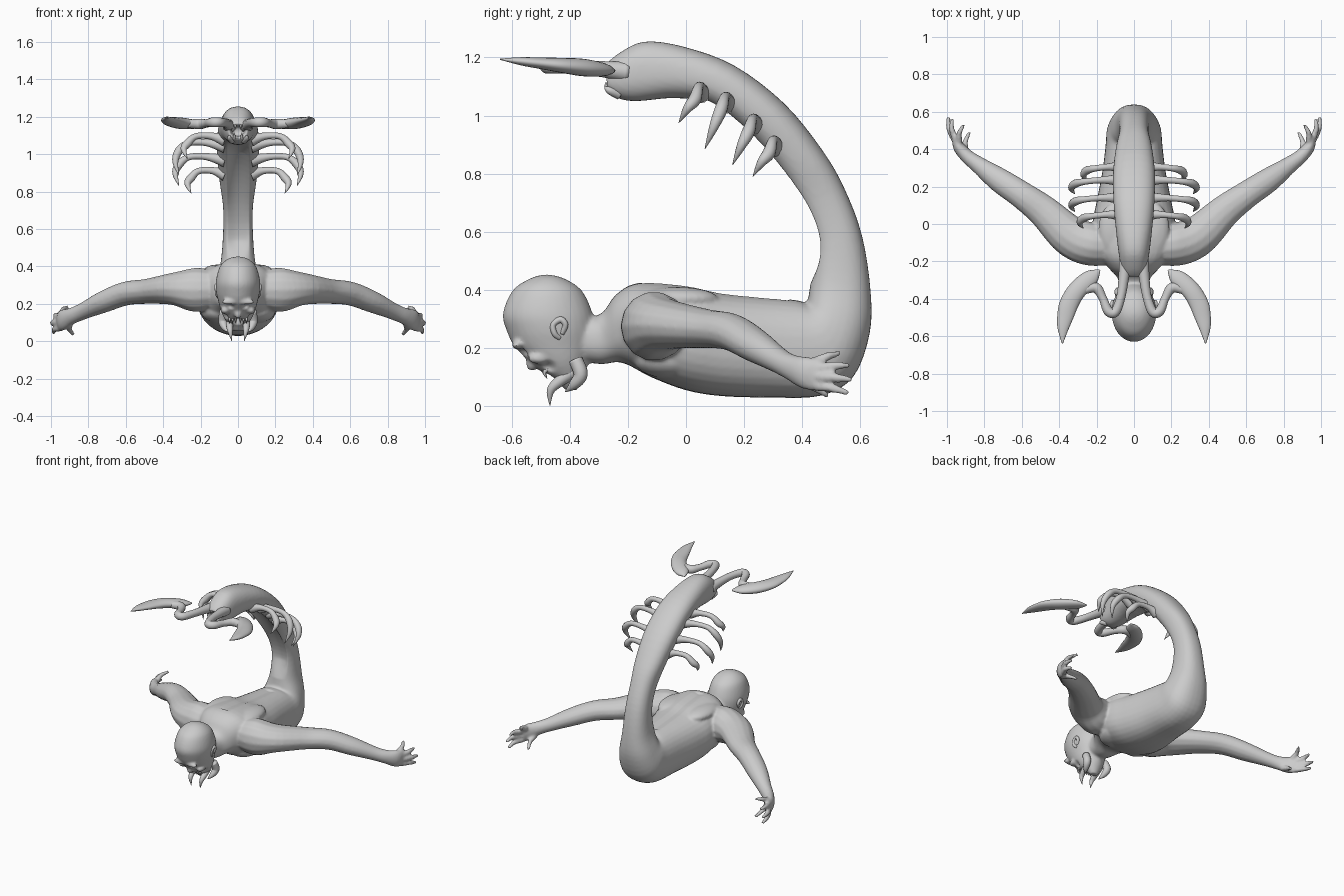
import bpy
import bmesh
from math import cos, sin, pi, copysign
from mathutils import Vector

if "Cube" in bpy.data.objects:
    bpy.data.objects.remove(bpy.data.objects["Cube"])

clay = bpy.data.materials.new("clay grey")
clay.use_nodes = True
clay.diffuse_color = (0.6, 0.6, 0.6, 1)
clay.node_tree.nodes["Principled BSDF"].inputs["Base Color"].default_value = clay.diffuse_color


def spline(rows, steps):
    """Smooth interpolation through rows of numbers."""
    rows = [tuple(map(float, row)) for row in rows]
    padded = [rows[0]] + rows + [rows[-1]]
    out = []
    for i in range(len(rows) - 1):
        group = list(zip(*padded[i:i + 4]))
        for k in range(steps):
            t = k / steps
            out.append([b + t * (c - a + t * (2 * a - 5 * b + 4 * c - d
                        + t * (3 * (b - c) + d - a))) / 2 for a, b, c, d in group])
    return out + [list(rows[-1])]


def finish(name, bm, mirror):
    bmesh.ops.recalc_face_normals(bm, faces=bm.faces)
    mesh = bpy.data.meshes.new(name)
    bm.to_mesh(mesh)
    bm.free()
    mesh.materials.append(clay)
    mesh.shade_smooth()
    obj = bpy.data.objects.new(name, mesh)
    bpy.context.collection.objects.link(obj)
    if mirror:
        obj.modifiers.new("Mirror", 'MIRROR').use_mirror_merge = False
    return obj


def skin(name, rings, mirror, sides=20, power=1.0):
    """Skin over rings given as centre and two half axes; low power is boxier."""
    def bend(value):
        return copysign(abs(value) ** power, value)

    bm = bmesh.new()
    loops = []
    for centre, u, v in rings:
        angles = [2 * pi * k / sides for k in range(sides)]
        loops.append([bm.verts.new(centre + u * bend(cos(a)) + v * bend(sin(a)))
                      for a in angles])
    for lower, upper in zip(loops, loops[1:]):
        for k in range(sides):
            n = (k + 1) % sides
            bm.faces.new((lower[k], lower[n], upper[n], upper[k]))
    bm.faces.new(loops[0])
    bm.faces.new(loops[-1])
    return finish(name, bm, mirror)


def profile(name, rows, power):
    """Centred body from rows of outer y, z, inner y, z and half width."""
    rings = []
    for oy, oz, iy, iz, w in spline(rows, 4):
        outer, inner = Vector((0, oy, oz)), Vector((0, iy, iz))
        rings.append(((outer + inner) / 2, (outer - inner) / 2, Vector((w, 0, 0))))
    return skin(name, rings, False, 32, power)


def tube(name, rows, ref, sides=14):
    """Mirrored tapered limb from rows of x, y, z, and radius across and along ref."""
    rows = spline([r if len(r) == 5 else (*r, r[3]) for r in rows], 5)
    pts = [Vector(r[:3]) for r in rows]
    rings = []
    for i, row in enumerate(rows):
        tangent = pts[min(i + 1, len(pts) - 1)] - pts[max(i - 1, 0)]
        u = tangent.cross(Vector(ref)).normalized()
        v = u.cross(tangent).normalized()
        rings.append((pts[i], u * max(row[3], 0.001), v * max(row[4], 0.001)))
    return skin(name, rings, True, sides)


def blob(name, centre, size, mirror=True):
    bm = bmesh.new()
    bmesh.ops.create_uvsphere(bm, u_segments=24, v_segments=14, radius=1)
    for v in bm.verts:
        v.co = Vector(centre) + v.co * Vector(size)
    return finish(name, bm, mirror)


X, Y, Z = (1, 0, 0), (0, 1, 0), (0, 0, 1)

# Torso that bends up into the tail, ending in an open mouth
parts = [profile("torso_and_tail", [
    (-.42, .17, -.36, .30, .07), (-.30, .145, -.29, .32, .085),
    (-.22, .15, -.24, .385, .14), (-.12, .10, -.16, .425, .20),
    (0, .055, 0, .415, .22), (.12, .035, .12, .39, .2),
    (.28, .03, .27, .375, .17), (.46, .035, .38, .365, .152),
    (.575, .10, .415, .355, .145), (.632, .25, .42, .37, .122),
    (.635, .40, .43, .44, .093), (.605, .59, .44, .565, .08),
    (.545, .75, .395, .69, .08), (.47, .88, .31, .825, .098),
    (.34, 1.04, .205, .945, .112), (.17, 1.17, .08, 1.04, .11),
    (0, 1.235, -.04, 1.06, .098), (-.14, 1.255, -.16, 1.05, .083),
    (-.23, 1.215, -.22, 1.055, .07), (-.28, 1.17, -.27, 1.08, .052),
    (-.27, 1.155, -.26, 1.095, .04), (-.2, 1.145, -.2, 1.10, .03)], .85)]

# Bald head, tilted face down
parts.append(profile("head", [
    (-.49, .453, -.47, .453, .01), (-.535, .44, -.42, .44, .055),
    (-.595, .40, -.36, .40, .097), (-.63, .32, -.325, .33, .118),
    (-.617, .26, -.315, .27, .117), (-.59, .205, -.32, .21, .104),
    (-.54, .155, -.335, .16, .09), (-.50, .12, -.345, .12, .072),
    (-.45, .09, -.36, .085, .05), (-.415, .055, -.375, .055, .025)], 1))
parts.append(blob("nose", (0, -.53, .15), (.02, .022, .03), False))
parts.append(blob("brow", (.045, -.582, .21), (.045, .018, .014)))
parts.append(blob("cheekbone", (.068, -.505, .165), (.025, .04, .02)))

# Outstretched arms
parts.append(tube("arms", [
    (.08, -.12, .28, .09, .09), (.22, -.11, .275, .115, .12),
    (.34, -.065, .28, .11, .088), (.48, .065, .267, .088, .068),
    (.60, .155, .255, .074, .064), (.72, .235, .21, .066, .058),
    (.83, .315, .16, .046, .045), (.89, .36, .135, .038, .045),
    (.935, .41, .115, .032, .056), (.955, .455, .105, .018, .055)], Z))
fingers = [((.935, .44, .15), (.91, .53, .183)), ((.955, .455, .13), (.97, .565, .14)),
           ((.965, .46, .1), (.993, .573, .09)), ((.955, .45, .07), (.985, .56, .045)),
           ((.9, .385, .09), (.88, .49, .035))]
for base, tip in fingers:
    a, b = Vector(base), Vector(tip)
    middle = (a + b) / 2 + Vector((.012, 0, .004))
    parts.append(tube("finger", [(*a, .019), (*middle, .015), (*b, .01)], Z))

# Muscle masses
for name, centre, size in [("shoulder_blade", (.11, -.03, .37), (.08, .14, .04)),
                           ("deltoid", (.25, -.105, .285), (.1, .09, .095)),
                           ("chest", (.09, -.05, .16), (.11, .13, .065))]:
    parts.append(blob(name, centre, size))

# Fuse everything into one sculpted skin
for obj in parts:
    bpy.ops.object.select_all(action='DESELECT')
    bpy.context.view_layer.objects.active = obj
    obj.select_set(True)
    for mod in list(obj.modifiers):
        bpy.ops.object.modifier_apply(modifier=mod.name)
for obj in parts:
    obj.select_set(True)
body = parts[0]
bpy.context.view_layer.objects.active = body
bpy.ops.object.join()
body.name = "body"
remesh = body.modifiers.new("Remesh", 'REMESH')
remesh.mode, remesh.voxel_size = 'VOXEL', .008
relax = body.modifiers.new("Relax", 'SMOOTH')
relax.factor, relax.iterations = .5, 6
for mod in list(body.modifiers):
    bpy.ops.object.modifier_apply(modifier=mod.name)

# Press in eye sockets, mouth, back groove and the hollow inner side of the tail
dents = [((.045, -.572, .178), .03, (0, .022, .006)), ((0, -.475, .105), .035, (0, .025, .025)),
         ((.07, -.47, .14), .03, (-.015, 0, 0))]
hub = Vector((0, .05, .6))
hollows = {v.index: v.normal.dot((hub - v.co).normalized()) for v in body.data.vertices
           if v.co.y > 0 and v.co.z > .42}
for v in body.data.vertices:
    side = 1 if v.co.x >= 0 else -1
    for centre, radius, push in dents:
        gap = (Vector((abs(v.co.x), v.co.y, v.co.z)) - Vector(centre)).length / radius
        if gap < 1:
            v.co += Vector((push[0] * side, push[1], push[2])) * (1 - gap * gap) ** 2
    if -.15 < v.co.y < .35 and .34 < v.co.z < .5:
        v.co.z -= .012 * max(0, 1 - abs(v.co.x) / .04)
    if hollows.get(v.index, 0) > 0:
        fade = min(1, (v.co.z - .42) * 8, v.co.y * 6)
        away = (v.co - hub).normalized()
        v.co += away * .035 * fade * max(0, 1 - (v.co.x / .06) ** 2)
body.data.materials.clear()
body.data.materials.append(clay)
body.data.shade_smooth()

# Ears
tube("ears", [(.102, -.435, .235, .009), (.112, -.452, .25, .01), (.115, -.457, .28, .01),
              (.115, -.432, .298, .011), (.114, -.415, .28, .01), (.104, -.427, .25, .009)], X)

# Fangs and jaw hooks round the mouth
tube("large_fangs", [(.04, -.39, .12, .026), (.045, -.43, .09, .02),
                     (.042, -.465, .055, .014), (.034, -.468, .002, .001)], X)
tube("jaw_hooks", [(.075, -.38, .16, .024), (.082, -.362, .11, .024),
                   (.072, -.385, .075, .018), (.055, -.415, .05, .002)], X)
for i in range(3):
    x = .012 + .017 * i
    tube("upper_teeth", [(x, -.495 + .01 * i, .13, .008), (x, -.487, .115, .006),
                         (x, -.478, .095, .001)], X, sides=8)

# Four pairs of hooked legs under the tail
for y, z, reach, drop in [(.05, 1.085, .29, .11), (.14, 1.05, .335, .165),
                          (.235, .975, .335, .145), (.305, .9, .27, .11)]:
    tube("tail_legs", [(.07, y, z - .01, .034), (reach * .5, y, z + .012, .019),
                       (reach * .78, y - .008, z + .01, .017), (reach * .94, y - .02, z - .03, .022),
                       (reach, y - .045, z - drop * .55, .016),
                       (reach - .02, y - .075, z - drop, .001)], Y)

# Bent pincer arms and their sickle claws
tube("pincer_arms", [(.045, -.20, 1.15, .036), (.055, -.29, 1.16, .028), (.07, -.39, 1.168, .024),
                     (.1, -.47, 1.17, .026), (.138, -.465, 1.17, .026),
                     (.168, -.395, 1.165, .022), (.205, -.34, 1.162, .028),
                     (.27, -.355, 1.163, .022)], Z)
claw = []
for ox, oy, ix, iy, thick in spline([
        (.185, -.243, .18, -.25, .004), (.26, -.255, .2, -.315, .022),
        (.34, -.32, .265, -.385, .03), (.395, -.41, .298, -.44, .026),
        (.41, -.49, .325, -.505, .02), (.408, -.56, .355, -.575, .014),
        (.385, -.64, .38, -.64, .002)], 5):
    outer, inner = Vector((ox, oy, 1.13 - .1 * oy)), Vector((ix, iy, 1.13 - .1 * iy))
    claw.append(((outer + inner) / 2, (outer - inner) / 2, Vector((0, 0, thick))))
skin("claws", claw, True)

# Teeth and feelers of the tail mouth
for x, z, dz in [(.015, 1.165, -.03), (.035, 1.15, -.02), (.02, 1.085, .03)]:
    tube("tail_teeth", [(x, -.265, z, .008), (x, -.275, z + dz * .5, .006),
                        (x, -.275, z + dz, .001)], X, sides=8)
tube("tail_feelers", [(.03, -.23, 1.075, .02), (.045, -.265, 1.088, .013),
                      (.04, -.28, 1.10, .002)], X)
